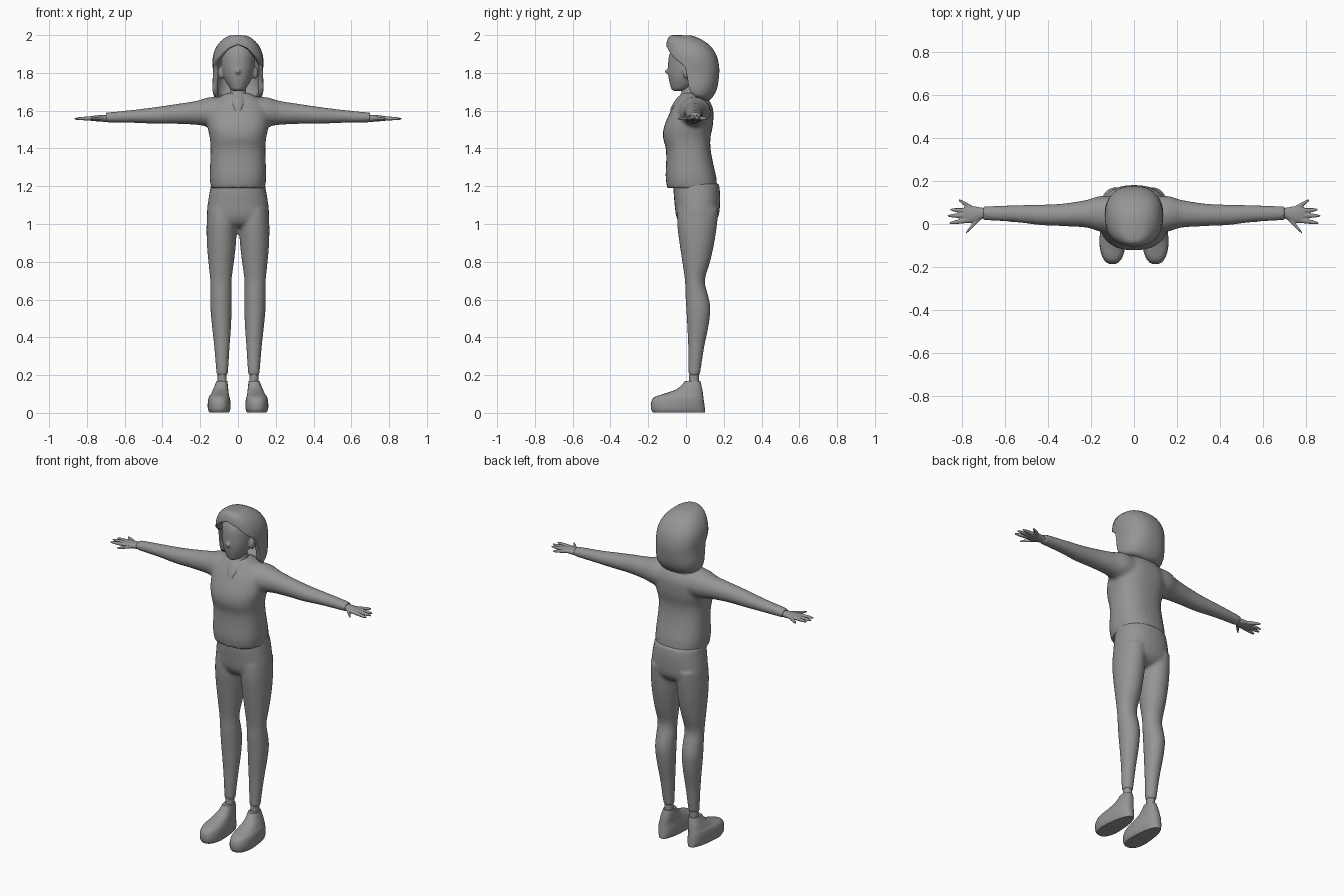
import bpy, bmesh, math
from mathutils import Vector

grey = bpy.data.materials.new("plain_grey")
grey.diffuse_color = (0.3, 0.3, 0.3, 1)


def spline(rows, steps):
    """Catmull-Rom resampling of rows of numbers."""
    out = []
    for i in range(len(rows) - 1):
        p0, p1, p2, p3 = (Vector(rows[min(max(i + k, 0), len(rows) - 1)]) for k in (-1, 0, 1, 2))
        for s in range(steps):
            t = s / steps
            out.append(0.5 * (2 * p1 + (p2 - p0) * t + (2 * p0 - 5 * p1 + 4 * p2 - p3) * t * t
                              + (3 * p1 - p0 - 3 * p2 + p3) * t ** 3))
    return out + [Vector(rows[-1])]


def loft(bm, rows, axis='z', sign=1, n=28, power=2.0, steps=3):
    """Closed tube; row = (position along axis, a min, a max, b min, b max)."""
    rings = []
    for t, a0, a1, b0, b1 in spline(rows, steps):
        ring = []
        for k in range(n):
            c, s = math.cos(2 * math.pi * k / n), math.sin(2 * math.pi * k / n)
            a = (a0 + a1) / 2 + (a1 - a0) / 2 * math.copysign(abs(c) ** (2 / power), c)
            b = (b0 + b1) / 2 + (b1 - b0) / 2 * math.copysign(abs(s) ** (2 / power), s)
            co = (a, b, t) if axis == 'z' else (t, a, b)
            ring.append(bm.verts.new((co[0] * sign, co[1], co[2])))
        rings.append(ring)
    for r, q in zip(rings, rings[1:]):
        for k in range(n):
            bm.faces.new((r[k], r[(k + 1) % n], q[(k + 1) % n], q[k]))
    bm.faces.new(rings[0])
    bm.faces.new(rings[-1])


def sphere(bm, centre, size):
    res = bmesh.ops.create_uvsphere(bm, u_segments=16, v_segments=10, radius=1)
    for v in res['verts']:
        v.co = Vector(centre) + Vector([a * b for a, b in zip(v.co, size)])


def finish(name, bm, voxel=0, smooth=4):
    bmesh.ops.recalc_face_normals(bm, faces=bm.faces)
    me = bpy.data.meshes.new(name)
    bm.to_mesh(me)
    bm.free()
    me.materials.append(grey)
    ob = bpy.data.objects.new(name, me)
    bpy.context.collection.objects.link(ob)
    bpy.context.view_layer.objects.active = ob
    ob.select_set(True)
    if voxel:  # fuse overlapping volumes into one skin
        m = ob.modifiers.new("fuse", 'REMESH')
        m.mode, m.voxel_size, m.use_smooth_shade = 'VOXEL', voxel, True
        m = ob.modifiers.new("soften", 'SMOOTH')
        m.factor, m.iterations = 0.5, smooth
    else:
        bpy.ops.object.shade_smooth_by_angle(angle=math.radians(50))
    ob.select_set(False)
    return ob


# Shirt: torso plus both sleeves
bm = bmesh.new()
loft(bm, [(1.19, -.143, .143, -.10, .165), (1.25, -.15, .15, -.108, .16), (1.33, -.147, .147, -.105, .142),
          (1.40, -.145, .145, -.107, .13), (1.46, -.15, .15, -.122, .13), (1.52, -.162, .162, -.115, .142),
          (1.60, -.16, .16, -.08, .145), (1.65, -.125, .125, -.05, .125), (1.68, -.085, .085, -.03, .095),
          (1.695, -.055, .055, -.015, .07)], power=2.4)
for s in (1, -1):
    loft(bm, [(.08, -.05, .13, 1.50, 1.675), (.16, -.035, .13, 1.515, 1.67), (.22, -.017, .112, 1.525, 1.652),
              (.33, -.01, .095, 1.53, 1.635), (.43, -.006, .09, 1.53, 1.62), (.55, .008, .088, 1.535, 1.605),
              (.70, .018, .082, 1.537, 1.59)], 'x', s)
finish("shirt", bm, 0.01, 5)

# Trousers: hips plus both legs
bm = bmesh.new()
loft(bm, [(1.215, -.142, .142, -.065, .173), (1.17, -.150, .150, -.066, .18), (1.10, -.161, .161, -.060, .18),
          (1.04, -.164, .164, -.052, .172), (1.00, -.14, .14, -.03, .14), (.985, -.08, .08, 0, .1)], power=2.3)
for s in (1, -1):
    loft(bm, [(1.08, .015, .160, -.045, .172), (1.0, .006, .166, -.047, .165), (.9, .010, .165, -.035, .15),
              (.8, .021, .157, -.020, .128), (.7, .034, .147, -.006, .10), (.62, .033, .146, -.003, .118),
              (.55, .033, .146, .001, .13), (.45, .037, .137, .007, .118), (.35, .044, .126, .011, .097),
              (.2, .053, .114, .012, .074)], 'z', s)
finish("trousers", bm, 0.01, 4)

for s, side in ((1, "left"), (-1, "right")):
    # Ankle
    bm = bmesh.new()
    loft(bm, [(.14, .06, .108, .015, .07), (.22, .06, .108, .018, .068)], 'z', s, 20)
    finish(side + "_ankle", bm)

    # Shoe, narrowed toward the heel
    bm = bmesh.new()
    loft(bm, [(.003, .045, .155, -.175, .10), (.02, .038, .162, -.185, .10), (.055, .038, .162, -.185, .096),
              (.083, .043, .156, -.168, .092), (.10, .047, .145, -.12, .09), (.12, .05, .135, -.062, .087),
              (.14, .053, .125, -.03, .083), (.17, .056, .114, -.005, .076)], 'z', s, 32, 2.5)
    for v in bm.verts:
        k = min(max((v.co.y + .1) / .2, 0), 1) * (1 - min(v.co.z / .14, 1)) * .3
        v.co.x += (s * .088 - v.co.x) * k
    finish(side + "_shoe", bm)

    # Hand: palm, four fingers and thumb
    bm = bmesh.new()
    loft(bm, [(.67, .028, .072, 1.54, 1.582), (.70, .025, .075, 1.54, 1.578), (.74, .008, .082, 1.543, 1.576),
              (.775, .004, .086, 1.546, 1.572), (.79, .012, .078, 1.55, 1.568)], 'x', s, 20)
    for x0, y0, x1, y1 in ((.755, .075, .815, .112), (.77, .06, .853, .067), (.77, .04, .866, .038),
                           (.77, .018, .858, .004), (.715, .03, .782, -.043)):
        xm, ym = x0 * .35 + x1 * .65, y0 * .35 + y1 * .65
        loft(bm, [(x0, y0 - .013, y0 + .013, 1.548, 1.570), (xm, ym - .010, ym + .010, 1.549, 1.567),
                  (x1, y1 - .004, y1 + .004, 1.553, 1.561)], 'x', s, 12)
    finish(side + "_hand", bm, 0.004, 2)

# Neck and neckline
bm = bmesh.new()
loft(bm, [(1.60, -.035, .035, -.086, .05), (1.63, -.05, .05, -.073, .07), (1.665, -.056, .056, -.050, .08),
          (1.69, -.045, .045, -.027, .07), (1.73, -.040, .040, -.022, .06), (1.78, -.042, .042, -.02, .06)])
finish("neck", bm)

# Head with nose and ears
bm = bmesh.new()
loft(bm, [(1.703, -.018, .018, -.06, -.015), (1.712, -.036, .036, -.076, .01), (1.735, -.054, .054, -.084, .05),
          (1.77, -.073, .073, -.092, .09), (1.81, -.084, .084, -.096, .11), (1.85, -.09, .09, -.095, .13),
          (1.90, -.09, .09, -.088, .13), (1.95, -.07, .07, -.06, .10), (1.975, -.03, .03, -.02, .06)])
sphere(bm, (0, -.092, 1.807), (.013, .022, .014))
for s in (1, -1):
    sphere(bm, (s * .09, .005, 1.80), (.017, .020, .034))
finish("head", bm, 0.006, 3)

# Hair: dome whose lower edge sweeps from the fringe down to the nape
profile = spline([(2.0, .004, -.045, -.035), (1.999, .035, -.075, .02), (1.985, .07, -.094, .065),
                  (1.95, .107, -.104, .122), (1.90, .130, -.104, .158), (1.85, .135, -.10, .173),
                  (1.80, .132, -.09, .176), (1.72, .136, -.08, .165), (1.67, .125, -.07, .14),
                  (1.64, .105, -.06, .105)], 6)
edge = [(0, 1.95), (.4, 1.93), (.8, 1.885), (1.1, 1.855), (1.3, 1.835), (1.42, 1.70), (1.7, 1.67), (3.2, 1.642)]


def lookup(table, x):
    for a, b in zip(table, table[1:]):
        if (a[0] - x) * (b[0] - x) <= 0:
            return Vector(a).lerp(Vector(b), (x - a[0]) / (b[0] - a[0]))
    return Vector(table[-1])


bm = bmesh.new()
n, m = 72, 22
rings = []
for j in range(m + 1):
    ring = []
    for k in range(n):
        phi = 2 * math.pi * k / n
        low = lookup(edge, min(phi, 2 * math.pi - phi))[1]
        z = 2.0 - (2.0 - low) * (j / m) ** 1.5
        _, w, y0, y1 = lookup(profile, z)
        c, s = math.cos(phi), math.sin(phi)
        x = w * math.copysign(abs(s) ** .85, s)
        y = (y0 + y1) / 2 - (y1 - y0) / 2 * math.copysign(abs(c) ** .85, c)
        ring.append(bm.verts.new((x, y, z)))
    rings.append(ring)
for r, q in zip(rings, rings[1:]):
    for k in range(n):
        bm.faces.new((r[k], q[k], q[(k + 1) % n], r[(k + 1) % n]))
bm.faces.new(rings[0])
hair = finish("hair", bm)
mod = hair.modifiers.new("thickness", 'SOLIDIFY')
mod.thickness, mod.offset = 0.025, -1
